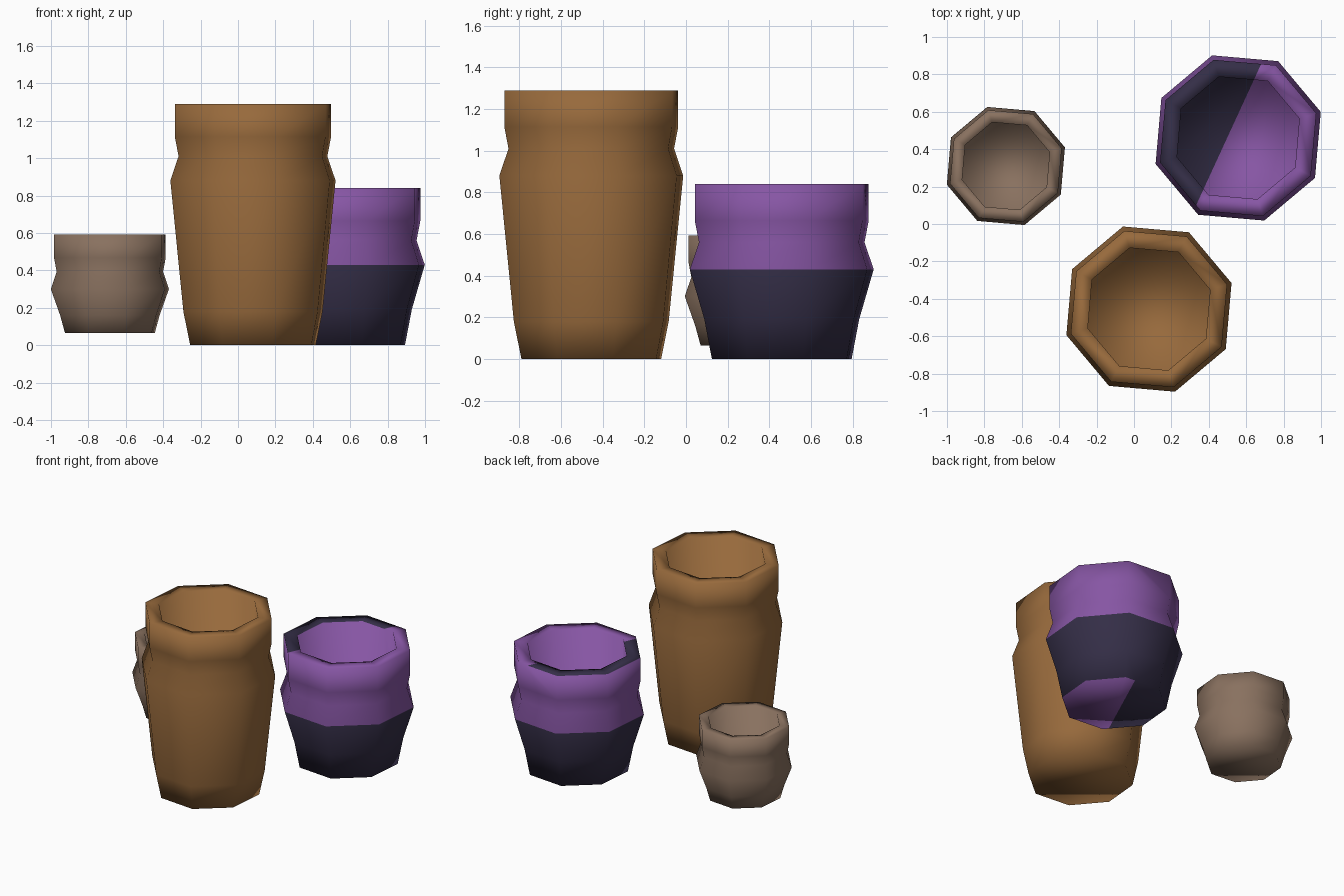
import bpy, bmesh, math
from mathutils import Vector

cube = bpy.data.objects.get("Cube")
if cube:
    bpy.data.objects.remove(cube, do_unlink=True)

SIDES = 8
PHASE = math.radians(17.5)


def material(name, rgb):
    m = bpy.data.materials.new(name)
    m.use_nodes = True
    m.diffuse_color = (*rgb, 1)
    m.node_tree.nodes["Principled BSDF"].inputs["Base Color"].default_value = (*rgb, 1)
    return m


brown = material("warm brown clay", (0.31, 0.143, 0.045))
taupe = material("taupe clay", (0.25, 0.165, 0.115))
purple = material("purple glaze", (0.24, 0.092, 0.37))
dark = material("dark indigo glaze", (0.034, 0.027, 0.062))


def pot(name, center, base, foot, belly, size, floor, mats):
    """Lathe an eight-sided pot: outside from foot to rim, then down the inside wall."""
    top = belly + 0.41 * size
    profile = [(0.352, base), (0.39, foot), (0.463, belly),      # tapered body
               (0.417, belly + 0.13 * size),                     # neck
               (0.438, belly + 0.235 * size), (0.438, top),      # collar and rim
               (0.343, top), (0.343, floor)]                     # inside wall
    bm = bmesh.new()
    rings = []
    for r, z in profile:
        ring = []
        for i in range(SIDES):
            a = PHASE + i * math.tau / SIDES
            ring.append(bm.verts.new((r * size * math.cos(a), r * size * math.sin(a), z)))
        rings.append(ring)
    for low, high in zip(rings, rings[1:]):
        for i in range(SIDES):
            j = (i + 1) % SIDES
            bm.faces.new((low[i], low[j], high[j], high[i]))
    bm.faces.new(rings[0][::-1])
    bm.faces.new(rings[-1])
    bm.normal_update()

    if len(mats) > 1:
        # Diagonal glaze edge across the rim, inside floor and underside
        start = Vector((-0.225, -0.36, 0))
        side = Vector((0.76, -0.35, 0))
        flat = [f for f in bm.faces if abs(f.normal.z) > 0.9]
        edges = {e for f in flat for e in f.edges}
        bmesh.ops.bisect_plane(bm, geom=flat + list(edges), plane_co=start, plane_no=side)
        bm.normal_update()
        for f in bm.faces:
            mid = f.calc_center_median()
            if abs(f.normal.z) > 0.9:
                f.material_index = int((mid - start).dot(side) < 0)
            else:
                outside = f.normal.dot(Vector((mid.x, mid.y, 0))) > 0
                f.material_index = int(outside and mid.z < belly)

    for f in bm.faces:
        f.smooth = True
    mesh = bpy.data.meshes.new(name)
    bm.to_mesh(mesh)
    bm.free()
    for m in mats:
        mesh.materials.append(m)
    obj = bpy.data.objects.new(name, mesh)
    obj.location = (*center, 0)
    bpy.context.collection.objects.link(obj)


pot("tall_pot", (0.08, -0.455), 0, 0.18, 0.88, 1, 0.1, [brown])
pot("glazed_pot", (0.557, 0.46), 0, 0.19, 0.43, 1, 0.1, [purple, dark])
pot("small_pot", (-0.685, 0.31), 0.065, 0.16, 0.3, 0.715, 0.13, [taupe])
